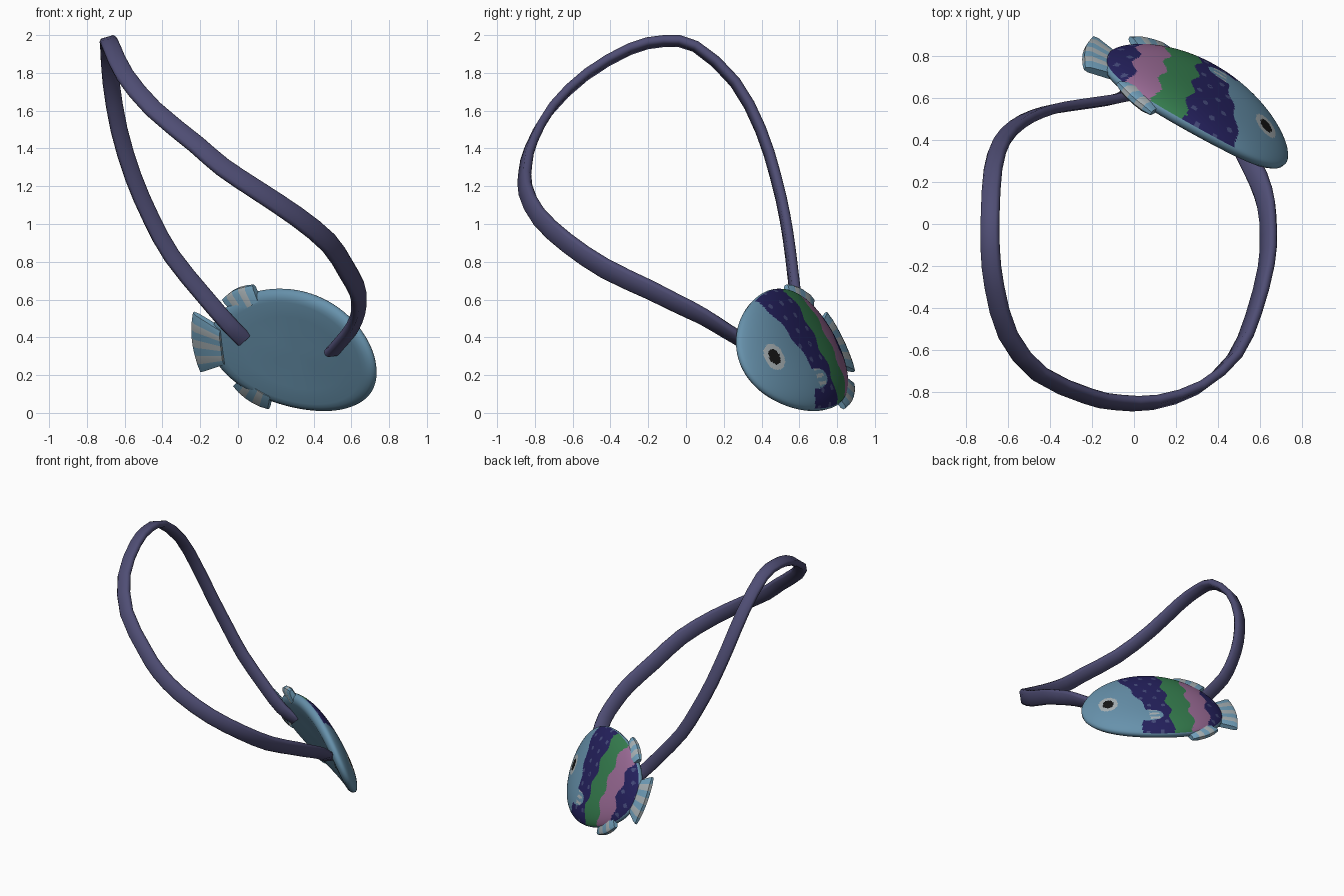
import bpy, bmesh, math
from mathutils import Vector

if "Cube" in bpy.data.objects:
    bpy.data.objects.remove(bpy.data.objects["Cube"])

# Palette (linear)
PALETTE = [
    ("body_blue", (0.135, 0.285, 0.41)), ("pale_grey", (0.40, 0.45, 0.47)),
    ("navy", (0.018, 0.015, 0.11)), ("green", (0.035, 0.20, 0.075)),
    ("pink", (0.31, 0.14, 0.29)), ("spot_blue", (0.06, 0.07, 0.20)),
    ("black", (0.008, 0.008, 0.008)), ("strap_purple", (0.078, 0.075, 0.175)),
    ("fin_blue", (0.17, 0.36, 0.51))]
BLUE, GREY, NAVY, GREEN, PINK, SPOT, BLACK, STRAP, FIN = range(9)
MATS = []
for name, c in PALETTE:
    m = bpy.data.materials.new(name)
    m.diffuse_color = (*c, 1)
    m.use_nodes = True
    m.node_tree.nodes["Principled BSDF"].inputs["Base Color"].default_value = m.diffuse_color
    MATS.append(m)

# Tilted frame of the fish: U to the nose, V to the back fin, N outward
U = Vector((0.869, -0.481, -0.12)).normalized()
V = Vector((-0.133, -0.416, 0.90))
V = (V - U * V.dot(U)).normalized()
N = V.cross(U)
N = N if N.y > 0 else -N
CENTRE = Vector((0.296, 0.550, 0.308))
A, B = 0.503, 0.352


def place(u, v, w):
    return CENTRE + U * u + V * v + N * w


def finish(name, bm, angle=40):
    bmesh.ops.recalc_face_normals(bm, faces=bm.faces)
    me = bpy.data.meshes.new(name)
    bm.to_mesh(me)
    bm.free()
    for m in MATS:
        me.materials.append(m)
    ob = bpy.data.objects.new(name, me)
    bpy.context.collection.objects.link(ob)
    bpy.ops.object.select_all(action='DESELECT')
    ob.select_set(True)
    bpy.context.view_layer.objects.active = ob
    bpy.ops.object.shade_smooth_by_angle(angle=math.radians(angle))
    return ob


def paint(u, v):
    """Painted pattern on the outer side of the fish."""
    eu, ev = u - 0.33, v + 0.012
    if (eu / 0.036) ** 2 + (ev / 0.045) ** 2 < 1:
        return BLACK
    if (eu / 0.066) ** 2 + (ev / 0.074) ** 2 < 1:
        return GREY
    # side fin with pale stripes, joined to the head colour
    fu, fv = u - 0.07, v + 0.19
    if (fu / 0.10) ** 2 + (fv / 0.055) ** 2 < 1:
        return GREY if -0.07 < fu < 0.0 and math.sin(fv * 150) > 0.1 else BLUE
    wave = 0.016 * math.sin(v * 36)
    if u > (0.12 + 0.32 * v if v > -0.24 else 0.13) + 0.6 * wave:
        return BLUE
    if -0.37 - wave < u < -0.235 + wave:
        return PINK
    if -0.235 + wave <= u < -0.08 - wave:
        return GREEN
    # staggered dots on navy
    row = round(v / 0.085)
    du = (u + 0.045 * (row % 2)) / 0.1
    du = (du - round(du)) * 0.1
    return SPOT if math.hypot(du, v - row * 0.085) < 0.015 else NAVY


# Fish body: thick rounded slab, gently domed and bent along its length
SEG, RINGS = 240, 64
profile = [(0.3, 0.0), (0.6, 0.0), (0.84, 0.0), (0.90, 0.004), (0.955, 0.014), (0.99, 0.030)]
for i in range(RINGS):
    r = 1 - i / RINGS
    profile.append((r, 0.048 + 0.07 * (1 - r ** 3) ** 0.6))
bm = bmesh.new()


def body_point(r, t, w):
    u, v = A * r * math.cos(t), B * r * math.sin(t)
    return place(u, v, 0.02 + w - 0.28 * u * u)


loops = [[bm.verts.new(body_point(r, 2 * math.pi * j / SEG, w)) for j in range(SEG)]
         for r, w in profile]
caps = [bm.verts.new(body_point(0, 0, 0)), bm.verts.new(body_point(0, 0, 0.118))]
for k in range(len(loops) - 1):
    r = (profile[k][0] + profile[k + 1][0]) / 2
    for j in range(SEG):
        n = (j + 1) % SEG
        f = bm.faces.new((loops[k][j], loops[k][n], loops[k + 1][n], loops[k + 1][j]))
        t = 2 * math.pi * (j + 0.5) / SEG
        outer = k >= 6 and r < 0.985
        f.material_index = paint(A * r * math.cos(t), B * r * math.sin(t)) if outer else BLUE
for j in range(SEG):
    n = (j + 1) % SEG
    bm.faces.new((caps[0], loops[0][n], loops[0][j]))
    bm.faces.new((caps[1], loops[-1][j], loops[-1][n])).material_index = NAVY
finish("fish_body", bm, 50)


# Fins: striped fans between a root line and a bulged tip line
def fin(name, root, tip, bulge, w0, w1, strips):
    r0, r1, t0, t1 = (Vector(p) for p in (*root, *tip))
    out = ((t0 + t1) - (r0 + r1)).normalized()
    bm = bmesh.new()
    cols = []
    for i in range(strips + 1):
        s = i / strips
        p = r0.lerp(r1, s)
        q = t0.lerp(t1, s) + out * bulge * math.sin(math.pi * s)
        m = p.lerp(q, 0.85)
        edge = 0.6 if i in (0, strips) else 1.0
        ring = [(p, w0, 0.03), (m, w1, 0.025), (q, w1, 0.012)]
        front = [bm.verts.new(place(a.x, a.y, w + h * edge)) for a, w, h in ring]
        back = [bm.verts.new(place(a.x, a.y, w - h * edge)) for a, w, h in ring]
        cols.append(front + back[::-1])
    for i in range(strips):
        a, b = cols[i], cols[i + 1]
        for k in range(6):
            n = (k + 1) % 6
            bm.faces.new((a[k], a[n], b[n], b[k])).material_index = GREY if i % 2 else FIN
    for c in (cols[0], cols[-1]):
        bm.faces.new(c).material_index = FIN
    finish(name, bm, 50)


fin("tail_fin", ((-0.42, 0.10), (-0.42, -0.10)), ((-0.58, 0.18), (-0.58, -0.17)),
    0.025, -0.015, -0.015, 7)
for name, s in (("upper_fin", 1), ("lower_fin", -1)):
    fin(name, ((-0.35, s * 0.19), (-0.19, s * 0.28)), ((-0.42, s * 0.255), (-0.22, s * 0.365)),
        0.02, 0.03, 0.035, 5)

# Strap: flat band looping from one end of the fish's back to the other
PATH = [(0.03, 0.66, 0.39), (-0.05, 0.605, 0.47), (-0.18, 0.58, 0.62), (-0.35, 0.555, 0.83),
        (-0.46, 0.525, 1.03), (-0.555, 0.475, 1.25), (-0.63, 0.395, 1.5), (-0.672, 0.26, 1.75),
        (-0.685, 0.05, 1.94), (-0.685, -0.12, 1.968), (-0.665, -0.30, 1.925), (-0.60, -0.53, 1.79),
        (-0.45, -0.715, 1.61), (-0.22, -0.82, 1.42), (-0.08, -0.85, 1.30), (0.10, -0.85, 1.18),
        (0.31, -0.78, 1.04), (0.48, -0.63, 0.90), (0.57, -0.43, 0.765), (0.63, -0.20, 0.655),
        (0.64, -0.05, 0.58), (0.63, 0.09, 0.51), (0.59, 0.22, 0.43), (0.50, 0.40, 0.32)]
ctrl = [Vector(p) for p in PATH]
KEYS = [(0, (0.9, 0.2, 0.3), 0.045), (8, (0.95, 0.2, 0.2), 0.044), (14, (0.6, 0.4, 0.7), 0.052),
        (18, (0.5, 0.4, 0.75), 0.056), (20.5, (0.55, 0.45, 0.65), 0.052), (23, (0.85, 0.5, 0.15), 0.05)]


def band(x):
    """Width direction and half width of the strap along its path."""
    for (x0, a0, h0), (x1, a1, h1) in zip(KEYS, KEYS[1:]):
        if x <= x1:
            s = (x - x0) / (x1 - x0)
            return Vector(a0).lerp(Vector(a1), s), h0 + (h1 - h0) * s


path = []
last = len(ctrl) - 1
for i in range(last):
    p0, p1, p2, p3 = ctrl[max(i - 1, 0)], ctrl[i], ctrl[i + 1], ctrl[min(i + 2, last)]
    path += [p1, (9 * (p1 + p2) - p0 - p3) / 16]
path.append(ctrl[-1])
HT = 0.023
section = [(1, 0.4), (0.75, 1), (-0.75, 1), (-1, 0.4), (-1, -0.4), (-0.75, -1), (0.75, -1), (1, -0.4)]
bm = bmesh.new()
rings = []
for i, p in enumerate(path):
    d = (path[min(i + 1, len(path) - 1)] - path[max(i - 1, 0)]).normalized()
    axis, hw = band(i / 2)
    w = (axis - d * axis.dot(d)).normalized()
    t = d.cross(w)
    rings.append([bm.verts.new(p + w * (a * hw) + t * (b * HT)) for a, b in section])
for a, b in zip(rings, rings[1:]):
    for k in range(8):
        bm.faces.new((a[k], a[(k + 1) % 8], b[(k + 1) % 8], b[k]))
bm.faces.new(rings[0])
bm.faces.new(rings[-1])
for f in bm.faces:
    f.material_index = STRAP
finish("strap", bm, 60)
